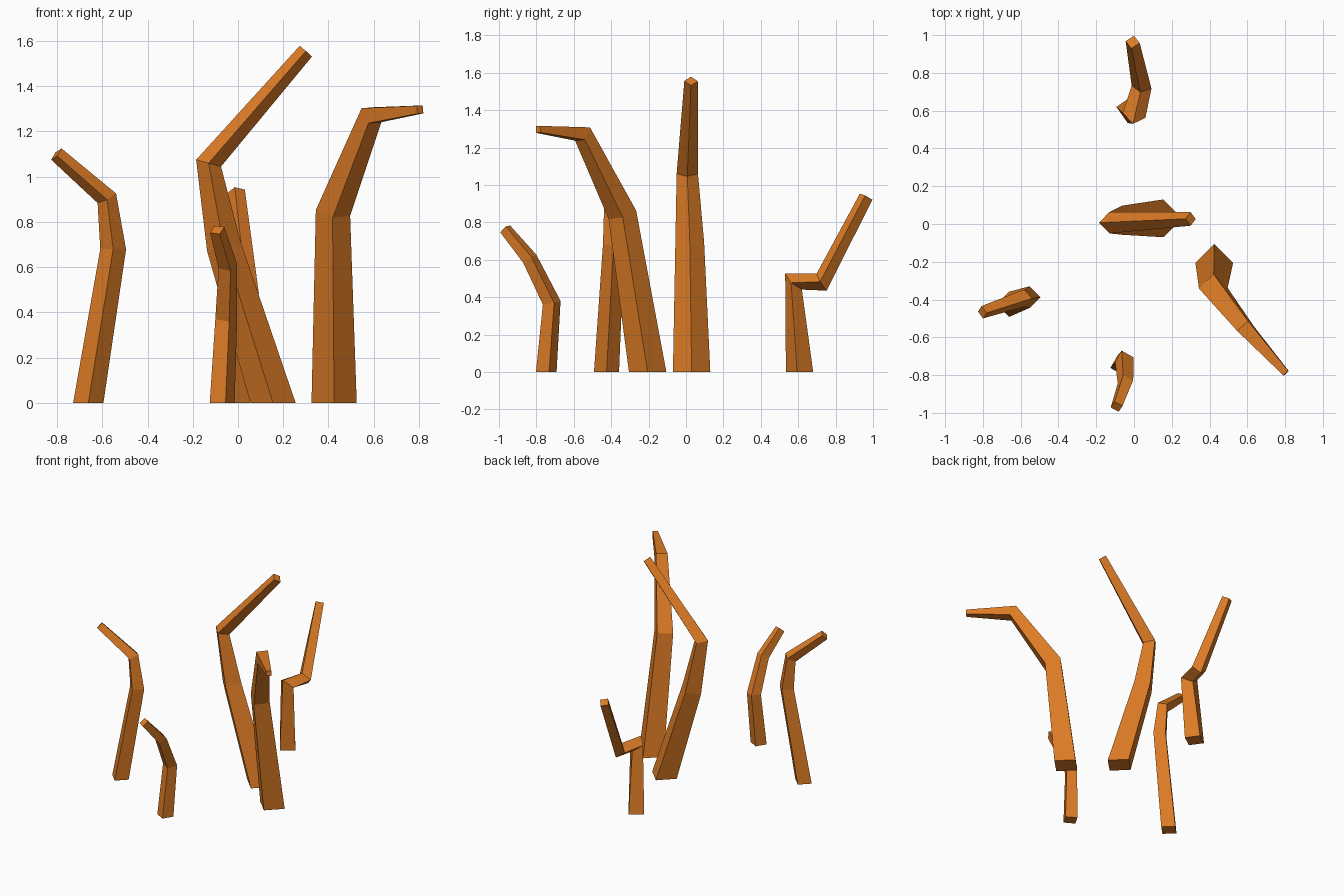
import bpy
import bmesh
from math import cos, sin, radians
from mathutils import Vector

cube = bpy.data.objects.get("Cube")
if cube:
    bpy.data.objects.remove(cube, do_unlink=True)

UP = Vector((0, 0, 1))

# Single orange material
orange = bpy.data.materials.new("burnt_orange")
orange.use_nodes = True
orange.diffuse_color = (0.72, 0.2, 0.019, 1)
orange.node_tree.nodes["Principled BSDF"].inputs["Base Color"].default_value = orange.diffuse_color


def tentacle(name, twist, *stations):
    """Tapered square tube through (x, y, z, radius) stations, mitred at each bend."""
    points = [Vector(s[:3]) for s in stations]
    steps = [(b - a).normalized() for a, b in zip(points, points[1:])]
    # flat foot, mitred bends, square-cut tip
    normals = [UP] + [(a + b).normalized() for a, b in zip(steps, steps[1:])] + [steps[-1]]

    bm = bmesh.new()
    rings = []
    for point, normal, station in zip(points, normals, stations):
        turn = UP.rotation_difference(normal)
        ring = []
        for k in range(4):
            a = radians(twist + 90 * k)
            ring.append(bm.verts.new(point + turn @ Vector((cos(a), sin(a), 0)) * station[3]))
        rings.append(ring)

    for low, high in zip(rings, rings[1:]):
        for k in range(4):
            n = (k + 1) % 4
            bm.faces.new((low[k], low[n], high[n], high[k]))
    bm.faces.new(rings[0][::-1])
    bm.faces.new(rings[-1])
    bmesh.ops.recalc_face_normals(bm, faces=bm.faces)

    mesh = bpy.data.meshes.new(name)
    bm.to_mesh(mesh)
    bm.free()
    mesh.materials.append(orange)
    obj = bpy.data.objects.new(name, mesh)
    bpy.context.collection.objects.link(obj)
    return obj


# Tall middle tentacle, leaning right then bending left
tentacle("middle_tentacle", 0,
         (0.155, 0.03, 0, 0.1), (-0.062, 0.02, 0.69, 0.077),
         (-0.13, 0.007, 1.06, 0.057), (0.3, 0.027, 1.555, 0.036))

# Right tentacle, tip curling outward
tentacle("right_tentacle", 0,
         (-0.662, -0.425, 0, 0.067), (-0.552, -0.387, 0.68, 0.057),
         (-0.58, -0.392, 0.905, 0.046), (-0.803, -0.467, 1.1, 0.034))

# Left tentacle, hooked forward
tentacle("left_tentacle", 0,
         (0.425, -0.205, 0, 0.1), (0.42, -0.34, 0.84, 0.077),
         (0.59, -0.553, 1.272, 0.055), (0.805, -0.79, 1.297, 0.025))

# Short front tentacle
tentacle("front_tentacle", 15,
         (-0.07, -0.747, 0, 0.057), (-0.052, -0.718, 0.37, 0.05),
         (-0.045, -0.835, 0.605, 0.043), (-0.092, -0.967, 0.765, 0.034))

# Back tentacle with a sharp elbow
tentacle("back_tentacle", -10,
         (-0.02, 0.607, 0, 0.074), (0, 0.575, 0.483, 0.062),
         (0.04, 0.725, 0.48, 0.053), (-0.007, 0.963, 0.937, 0.038))
